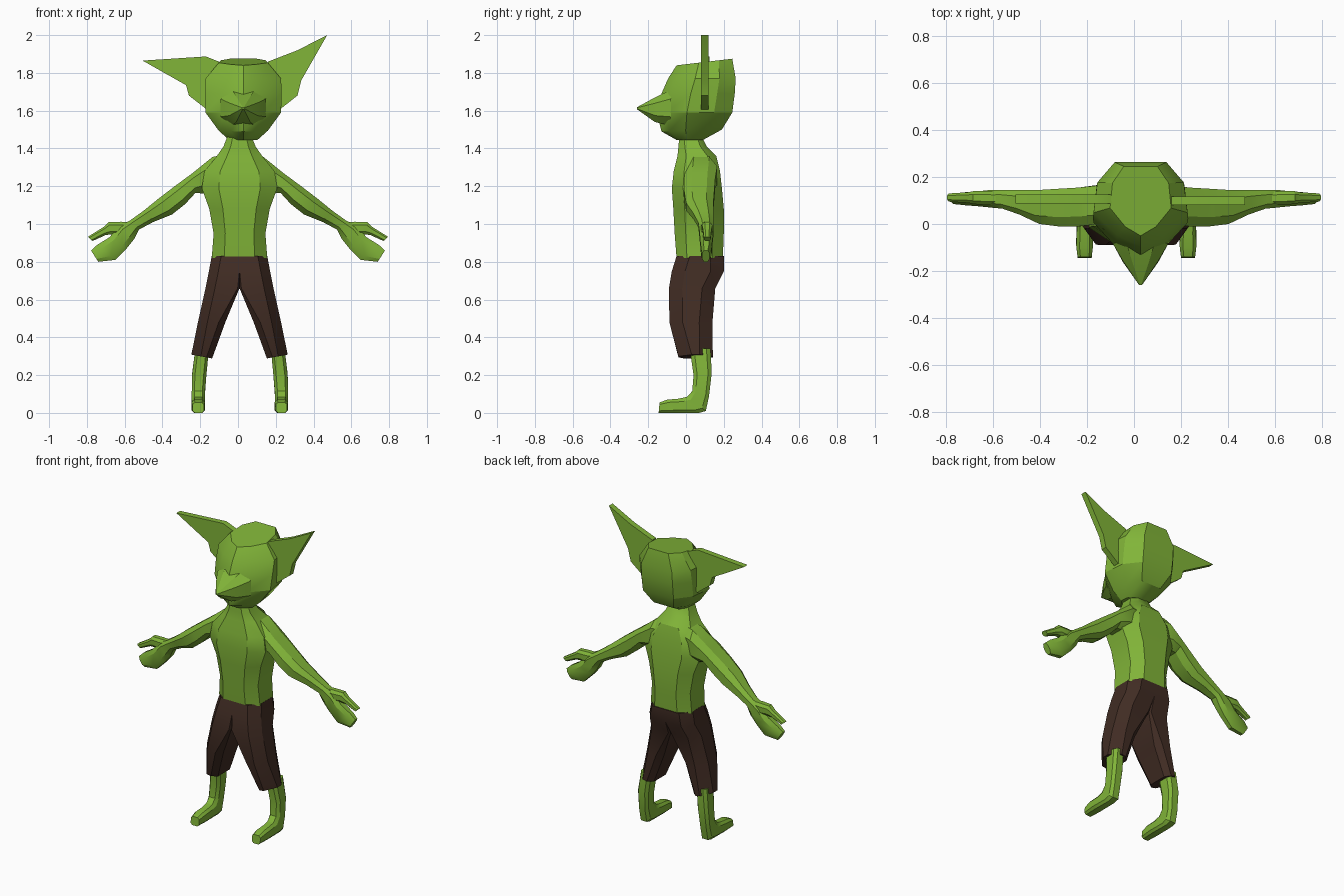
import bpy, bmesh
from mathutils import Vector


def material(name, colour):
    m = bpy.data.materials.new(name)
    m.diffuse_color = (*colour, 1)
    return m


GREEN = material("green skin", (0.22, 0.46, 0.04))
BROWN = material("dark brown cloth", (0.052, 0.025, 0.017))


def finish(name, bm, mat):
    bmesh.ops.recalc_face_normals(bm, faces=bm.faces)
    mesh = bpy.data.meshes.new(name)
    bm.to_mesh(mesh)
    bm.free()
    mesh.materials.append(mat)
    ob = bpy.data.objects.new(name, mesh)
    bpy.context.collection.objects.link(ob)
    bpy.ops.object.select_all(action='DESELECT')
    ob.select_set(True)
    bpy.context.view_layer.objects.active = ob
    bpy.ops.object.shade_smooth_by_angle(angle=0.5)
    return ob


def loft(name, rings, mat=GREEN):
    """Skin a list of equal-length point rings and cap both ends."""
    bm = bmesh.new()
    loops = [[bm.verts.new(p) for p in r] for r in rings]
    n = len(loops[0])
    for a, b in zip(loops, loops[1:]):
        for i in range(n):
            j = (i + 1) % n
            bm.faces.new((a[i], a[j], b[j], b[i]))
    bm.faces.new(loops[0])
    bm.faces.new(loops[-1])
    return finish(name, bm, mat)


def octagon(a, b, w, k=0.5):
    """Eight-sided section spanning a to b, with half width vector w."""
    a, b, w = Vector(a), Vector(b), Vector(w)
    c, h = (a + b) / 2, (b - a) / 2
    signs = [(1, k), (k, 1), (-k, 1), (-1, k), (-1, -k), (-k, -1), (k, -1), (1, -k)]
    return [c + h * u + w * v for u, v in signs]


def plate(name, outline, y0, y1):
    """Flat shape in the xz plane, given thickness along y."""
    return loft(name, [[(x, y, z) for x, z in outline] for y in (y0, y1)])


# Torso and neck: z, half width, front y, back y
torso = [(0.82, 0.147, -0.05, 0.195), (0.95, 0.137, -0.06, 0.20),
         (1.08, 0.16, -0.067, 0.20), (1.19, 0.20, -0.075, 0.19),
         (1.28, 0.185, -0.065, 0.18), (1.36, 0.12, -0.045, 0.16),
         (1.41, 0.085, -0.04, 0.11), (1.47, 0.062, -0.035, 0.08)]
loft("torso", [octagon((0.008, f, z), (0.008, b, z), (w, 0, 0), 0.55)
               for z, w, f, b in torso])


# Head: wedge-fronted rings, tilted up towards the back at the crown
def head_ring(z, w, f, b, tilt=0.0):
    d = b - f
    half = [(0.5, 0.13), (1, 0.4), (0.92, 0.76), (0.55, 1)]
    pts = [(0, 0)] + half + [(-u, v) for u, v in reversed(half)]
    return [(0.028 + u * w, f + v * d, z + tilt * v) for u, v in pts]


loft("head", [head_ring(1.445, 0.075, -0.05, 0.09),
              head_ring(1.49, 0.13, -0.13, 0.19, 0.01),
              head_ring(1.59, 0.20, -0.155, 0.245),
              head_ring(1.69, 0.203, -0.13, 0.258),
              head_ring(1.77, 0.20, -0.095, 0.263),
              head_ring(1.84, 0.13, -0.05, 0.245, 0.035)])

# Nose
loft("nose", [octagon((0.028, -0.08, 1.71), (0.028, -0.08, 1.52), (0.12, 0, 0)),
              octagon((0.028, -0.155, 1.675), (0.028, -0.165, 1.54), (0.075, 0, 0)),
              octagon((0.028, -0.26, 1.618), (0.028, -0.26, 1.608), (0.006, 0, 0))])

# Ears: one droops outwards, the other points up
plate("left_ear", [(-0.505, 1.865), (-0.17, 1.887), (-0.09, 1.855), (-0.08, 1.65),
                   (-0.17, 1.61), (-0.26, 1.68), (-0.275, 1.735)], 0.088, 0.125)
plate("right_ear", [(0.472, 2.0), (0.315, 1.92), (0.16, 1.86), (0.12, 1.65),
                    (0.22, 1.605), (0.315, 1.68), (0.335, 1.76)], 0.08, 0.118)

# Arm, palm and finger sections: top x, top z, bottom x, bottom z, front y, back y
arm = [(0.06, 1.37, 0.12, 1.16, 0.02, 0.15), (0.135, 1.355, 0.17, 1.16, 0.0, 0.165),
       (0.24, 1.27, 0.225, 1.165, -0.01, 0.155), (0.335, 1.2, 0.28, 1.105, -0.01, 0.15),
       (0.42, 1.135, 0.35, 1.05, 0.0, 0.145), (0.50, 1.07, 0.45, 1.01, 0.04, 0.145),
       (0.57, 1.02, 0.525, 0.97, 0.065, 0.145), (0.63, 0.99, 0.55, 0.92, 0.07, 0.145),
       (0.68, 0.93, 0.59, 0.87, 0.075, 0.14), (0.745, 0.89, 0.65, 0.81, 0.08, 0.135),
       (0.778, 0.86, 0.74, 0.80, 0.085, 0.125)]
finger = [(0.56, 1.01, 0.58, 0.96, 0.085, 0.135), (0.62, 1.012, 0.63, 0.94, 0.08, 0.14),
          (0.685, 1.01, 0.67, 0.945, 0.085, 0.14), (0.71, 0.985, 0.70, 0.942, 0.09, 0.135),
          (0.795, 0.932, 0.77, 0.91, 0.095, 0.13)]

# Trouser leg: z, inner x, outer x, front y, back y, inner chamfer
trouser = [(0.83, 0, 0.147, -0.05, 0.20, 0), (0.75, 0, 0.162, -0.075, 0.20, 0),
           (0.66, 0, 0.18, -0.09, 0.155, 0.01), (0.48, 0.075, 0.22, -0.088, 0.14, 0.035),
           (0.295, 0.145, 0.255, -0.04, 0.142, 0.03)]

# Shin and foot: front y, front z, back y, back z, centre x, half width
foot = [(0.02, 0.34, 0.13, 0.34, 0.20, 0.036), (0.04, 0.20, 0.136, 0.21, 0.215, 0.038),
        (0.033, 0.115, 0.122, 0.09, 0.22, 0.035), (0.005, 0.085, 0.105, 0.01, 0.22, 0.035),
        (-0.04, 0.075, 0.07, 0.0, 0.22, 0.033), (-0.10, 0.07, -0.06, 0.0, 0.22, 0.036),
        (-0.14, 0.055, -0.145, 0.0, 0.22, 0.030)]


def trouser_ring(s, z, xi, xo, f, b, c):
    o = 0.05
    pts = [(xi, f + c), (xi + c, f), (xo - o, f), (xo, f + o * 1.4),
           (xo, b - o * 1.4), (xo - o, b), (xi + c, b), (xi, b - c)]
    if c == 0:  # keep the flat centre seam free of doubled corners
        pts[0], pts[7] = (xi, f + 0.01), (xi, b - 0.01)
    tilt = 0.02 if z < 0.3 else 0
    return [(0.008 + s * x, y, z + tilt * (x - xi) / (xo - xi) - tilt / 3) for x, y in pts]


for side, s in (("left", -1), ("right", 1)):
    for part, rows in (("arm", arm), ("finger", finger)):
        loft(f"{side}_{part}", [octagon((s * tx, (f + b) / 2, tz), (s * bx, (f + b) / 2, bz),
                                        (0, (b - f) / 2, 0))
                                for tx, tz, bx, bz, f, b in rows])
    loft(f"{side}_trouser_leg", [trouser_ring(s, *row) for row in trouser], BROWN)
    loft(f"{side}_foot", [octagon((0.01 + s * x, fy, fz), (0.01 + s * x, by, bz), (w, 0, 0), 0.6)
                          for fy, fz, by, bz, x, w in foot])
